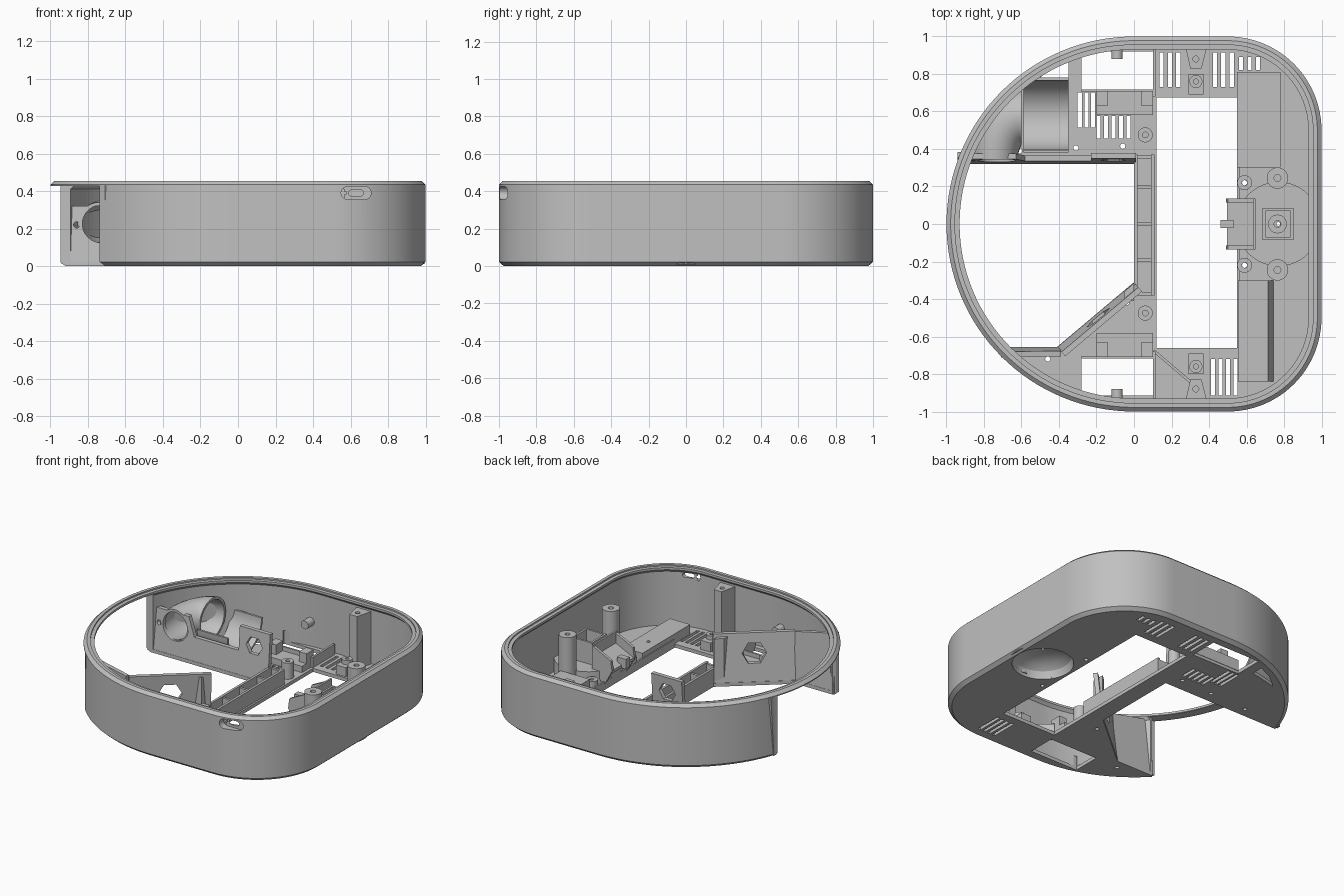
import bpy, bmesh
from math import sin, cos, pi, radians
from mathutils import Vector, Matrix

if "Cube" in bpy.data.objects:
    bpy.data.objects.remove(bpy.data.objects["Cube"])

gray = bpy.data.materials.new("light gray plastic")
gray.use_nodes = True
gray.diffuse_color = (0.53, 0.53, 0.53, 1)
gray.node_tree.nodes["Principled BSDF"].inputs["Base Color"].default_value = (0.53, 0.53, 0.53, 1)


def finish(name, bm):
    bmesh.ops.recalc_face_normals(bm, faces=bm.faces)
    mesh = bpy.data.meshes.new(name)
    bm.to_mesh(mesh)
    bm.free()
    mesh.materials.append(gray)
    ob = bpy.data.objects.new(name, mesh)
    bpy.context.collection.objects.link(ob)
    shade(ob)
    return ob


def activate(ob):
    bpy.ops.object.select_all(action='DESELECT')
    ob.select_set(True)
    bpy.context.view_layer.objects.active = ob


def shade(ob):
    activate(ob)
    bpy.ops.object.shade_smooth_by_angle(angle=radians(25))


def loft(bm, rings, closed=False):
    """Skin a list of equal-length point rings."""
    loops = [[bm.verts.new(p) for p in ring] for ring in rings]
    pairs = list(zip(loops, loops[1:])) + ([(loops[-1], loops[0])] if closed else [])
    for a, b in pairs:
        for i in range(len(a)):
            j = (i + 1) % len(a)
            bm.faces.new((a[i], a[j], b[j], b[i]))
    if not closed:
        bm.faces.new(loops[0])
        bm.faces.new(loops[-1])


def prisms(name, polys, z0, z1, matrix=Matrix()):
    bm = bmesh.new()
    for poly in polys:
        loft(bm, [[(x, y, z) for x, y in poly] for z in (z0, z1)])
    bm.transform(matrix)
    return finish(name, bm)


def rect(x0, x1, y0, y1):
    return [(x0, y0), (x1, y0), (x1, y1), (x0, y1)]


def box(name, x0, x1, y0, y1, z0, z1):
    return prisms(name, [rect(x0, x1, y0, y1)], z0, z1)


def circle(x, y, r, n=32):
    return [(x + r * cos(2 * pi * i / n), y + r * sin(2 * pi * i / n)) for i in range(n)]


def lathe(name, x, y, profile, n=48):
    """Closed radius/height profile turned about a vertical axis."""
    bm = bmesh.new()
    loft(bm, [[(px, py, z) for px, py in circle(x, y, r, n)] for r, z in profile], closed=True)
    return finish(name, bm)


def cut(ob, *cutters):
    for c in cutters:
        c.hide_render = True
        mod = ob.modifiers.new("cut", 'BOOLEAN')
        mod.operation, mod.solver, mod.object = 'DIFFERENCE', 'EXACT', c
        activate(ob)
        bpy.ops.object.modifier_apply(modifier=mod.name)
        bpy.data.objects.remove(c)
    shade(ob)


def upright(p=(0, 0, 0), angle=0, lean=0):
    """Map a flat profile (along, height) to a standing panel at p, leaning with height."""
    shear = Matrix.Identity(4)
    shear[2][1] = lean
    return Matrix.Translation(p) @ Matrix.Rotation(angle, 4, 'Z') @ Matrix.Rotation(pi / 2, 4, 'X') @ shear


def outline(inset):
    pts = []
    for cx, cy, r, a0, a1, n in ((0, 0, 1, 90, 270, 64), (0.5, -0.5, 0.5, 270, 360, 24), (0.5, 0.5, 0.5, 0, 90, 24)):
        for i in range(n + 1):
            a = radians(a0 + (a1 - a0) * i / n)
            pts.append((cx + (r - inset) * cos(a), cy + (r - inset) * sin(a)))
    return pts


# Shell: wall, rim and floor in one piece
bm = bmesh.new()
section = [(0.025, 0), (0, 0.022), (0, 0.435), (0.022, 0.455), (0.045, 0.455), (0.045, 0.445),
           (0.07, 0.445), (0.07, 0.43), (0.05, 0.41), (0.05, 0.025)]
loft(bm, [[(x, y, z) for x, y in outline(i)] for i, z in section])
shell = finish("shell", bm)

# Openings through floor and the open side below the rim
mouth = prisms("mouth_cutter", [[(-1.2, -0.675), (-0.72, -0.675), (-0.7, -0.655), (-0.41, -0.655),
                                 (0, -0.31), (0, 0.32), (-1.2, 0.32)]], -0.1, 0.428)
windows = [rect(0.12, 0.55, -0.66, 0.675), rect(-0.28, 0.1, 0.715, 0.92), rect(-0.28, 0.1, -0.915, -0.715),
           [(-0.56, 0.735), (-0.35, 0.78), (-0.35, 0.865), (-0.45, 0.82)], circle(0.77, 0, 0.2)]
slots = [rect(x, x + 0.022, 0.73, 0.915) for x in (0.135, 0.18, 0.225, 0.42, 0.465, 0.51)]
slots += [rect(x, x + 0.022, 0.82, 0.89) for x in (0.56, 0.605, 0.65)]
slots += [rect(x, x + 0.022, -0.915, -0.72) for x in (0.41, 0.45, 0.49, 0.53)]
slots += [rect(x, x + 0.022, 0.515, 0.7) for x in (-0.3, -0.265, -0.23)]
slots += [rect(-0.2 + 0.04 * i, -0.178 + 0.04 * i, 0.455, 0.575) for i in range(5)]
screws = [circle(x, y, 0.014, 12) for x, y in
          ((-0.61, 0.39), (-0.31, 0.405), (-0.06, 0.415), (-0.46, -0.72), (-0.04, -0.42),
           (0.59, 0.22), (0.59, -0.22))]
cut(shell, mouth, prisms("floor_cutter", windows + slots + screws, -0.1, 0.1))


# Capsule recess with a through slot at the front
def capsule(x0, x1, z, r):
    arc = [radians(-90 + 15 * i) for i in range(13)]
    return ([(x1 - r + r * cos(a), z + r * sin(a)) for a in arc] +
            [(x0 + r - r * cos(a), z - r * sin(a)) for a in arc])


front = upright((0, -0.975, 0))
cut(shell, prisms("recess_cutter", [capsule(0.55, 0.71, 0.39, 0.034)], -0.03, 0.1, front),
    prisms("port_cutter", [capsule(0.59, 0.67, 0.39, 0.016), circle(0.57, 0.39, 0.009, 12)], -0.2, 0.1, front))

# Leaning back panel beside the open side, with duct hole and six-sided hole
back = upright((0, 0.32, 0), 0, -0.08)
panel = prisms("back_panel", [[(-0.94, 0.01), (0.01, 0.01), (0.01, 0.36), (-0.23, 0.36), (-0.23, 0.19), (-0.58, 0.19),
                               (-0.63, 0.32), (-0.89, 0.32), (-0.89, 0.43), (-0.94, 0.43)]], -0.03, 0, back)
holes = [circle(-0.73, 0.225, 0.1), circle(-0.11, 0.25, 0.065, 6), circle(-0.86, 0.22, 0.017, 12)]
cut(panel, prisms("panel_cutter", holes, -0.1, 0.1, back))

# Front diagonal panel and its straight extension
start, end = Vector((-0.41, -0.655, 0)), Vector((0, -0.31, 0))
run = end - start
slope = upright(start, -Vector((1, 0)).angle_signed(run.to_2d()), -0.1)
slope = upright(start, -Vector((1, 0)).angle_signed(run.to_2d()), 0.1)
diagonal = prisms("diagonal_panel", [rect(0, run.length, 0.01, 0.36)], 0, 0.03, slope)
cut(diagonal, prisms("diagonal_cutter", [circle(run.length * 0.5, 0.22, 0.08, 6)], -0.1, 0.1, slope))
prisms("front_panel", [[(-0.71, 0.01), (-0.39, 0.01), (-0.39, 0.36), (-0.71, 0.43)]], 0, 0.03,
       upright((0, -0.655, 0), 0, 0.06))
prisms("diagonal_post", [[(0, -0.315), (0, -0.41), (-0.05, -0.41), (-0.05, -0.36)]], 0.01, 0.34)

# Elbow duct: hollow tube swept from panel hole to cradle
bm = bmesh.new()


def duct_ring(t, thin):
    a = t * pi / 2
    centre = Vector((-0.6 - 0.14 * cos(a), 0.345 + 0.225 * sin(a), 0.225))
    side = Vector((cos(a), -sin(a), 0))
    r = 0.115 + 0.035 * t - thin
    return [centre + side * u + Vector((0, 0, v)) for u, v in circle(0, 0, r)]


steps = [i / 12 for i in range(13)]
loft(bm, [duct_ring(t, 0) for t in steps] + [duct_ring(t, 0.018) for t in reversed(steps)], closed=True)
finish("elbow_duct", bm)

# Half-pipe motor cradle
arcs = [radians(180 + 7.5 * i) for i in range(25)]
half = [(0.58 + 0.2 * cos(a), 0.225 + 0.2 * sin(a)) for a in arcs]
half += [(0.58 + 0.185 * cos(a), 0.225 + 0.185 * sin(a)) for a in reversed(arcs)]
to_x = Matrix(((0, 0, 1, 0), (1, 0, 0, 0), (0, 1, 0, 0), (0, 0, 0, 1)))
prisms("motor_cradle", [half], -0.59, -0.35, to_x)

# Centre channel with dividers
for x in (0, 0.09):
    box("channel_wall", x, x + 0.018, -0.38, 0.37, 0.02, 0.13)
for y in (-0.38, -0.2, -0.01, 0.19, 0.35):
    box("channel_divider", 0.01, 0.1, y, y + 0.018, 0.02, 0.12)

# Matched parts at front and back
for s in (1, -1):
    box("wheel_bay_sill", -0.2, 0.1, *sorted((s * 0.58, s * 0.71)), 0.02, 0.07)
    for x in (-0.2, 0.04):
        box("wheel_bay_block", x, x + 0.06, *sorted((s * 0.63, s * 0.71)), 0.02, 0.14)
    box("wheel_bay_wall", -0.28, 0.1, *sorted((s * 0.705, s * 0.718)), 0.02, 0.1)
    box("wheel_bay_side", 0.1, 0.115, *sorted((s * 0.68, s * 0.93)), 0.02, 0.1)
    lathe("channel_boss", 0.06, s * 0.475, [(0.04, 0.02), (0.04, 0.14), (0.015, 0.14), (0.015, 0.02)], 24)
    prisms("wheel_pin", [circle(-0.09, 0.2, 0.03, 20)], *sorted((-s * 0.88, -s * 0.955)), upright())
    tall = [(0.275, s * 0.945), (0.3, s * 0.83), (0.36, s * 0.83), (0.39, s * 0.945)]
    post = prisms("tall_wall_post", [tall], 0.02, 0.4)
    cut(post, prisms("post_cutter", [circle(0.33, s * 0.88, 0.016, 12)], 0.3, 0.5))
    box("low_mount", 0.29, 0.37, *sorted((s * 0.69, s * 0.8)), 0.02, 0.09)
    lathe("low_mount_boss", 0.33, s * 0.76, [(0.035, 0.08), (0.035, 0.12), (0.013, 0.12), (0.013, 0.08)], 20)
    lathe("caster_post", 0.765, s * 0.245, [(0.057, 0.02), (0.057, 0.385), (0.018, 0.385), (0.018, 0.02)], 32)
    lathe("caster_screw_boss", 0.59, s * 0.22, [(0.04, 0.02), (0.04, 0.1), (0.014, 0.1), (0.014, 0.02)], 20)
    # Wedge-shaped cheek of the sensor holder
    prisms("sensor_cheek", [[(0.49, 0.15), (0.555, 0.03), (0.64, 0.13), (0.64, 0.29), (0.5, 0.22)]],
           *sorted((s * 0.115, s * 0.135)), upright())

# Caster housing with a domed hollow, its square socket and axle stud
lathe("caster_housing", 0.77, 0, [(0.225, 0.01), (0.225, 0.125), (0.01, 0.125), (0.01, 0.11),
                                  (0.08, 0.105), (0.15, 0.08), (0.185, 0.05), (0.2, 0.01)])
for x, y, w, h in ((0.685, -0.085, 0.015, 0.17), (0.835, -0.085, 0.015, 0.17),
                   (0.7, -0.085, 0.135, 0.015), (0.7, 0.07, 0.135, 0.015)):
    box("caster_socket_wall", x, x + w, y, y + h, 0.11, 0.28)
lathe("caster_stud", 0.765, 0, [(0.05, 0.12), (0.05, 0.16), (0.018, 0.16), (0.018, 0.12)], 24)

# Sensor holder plate between the cheeks
prisms("sensor_plate", [[(0.495, 0.13), (0.51, 0.13), (0.64, 0.2), (0.64, 0.22), (0.495, 0.15)]], -0.13, 0.13, upright())
box("sensor_back_plate", 0.635, 0.648, -0.135, 0.135, 0.12, 0.3)
box("sensor_tab", 0.46, 0.53, -0.022, 0.022, 0.13, 0.2)

# Raised bays on the left side and the window lip
box("back_bay", 0.55, 0.78, 0.3, 0.81, 0.02, 0.14)
prisms("front_bay", [[(0.555, 0.02), (0.745, 0.02), (0.715, 0.095), (0.555, 0.095)]], 0.3, 0.84, upright())
lathe("front_bay_hole_ring", 0.625, -0.47, [(0.014, 0.09), (0.014, 0.099), (0.008, 0.099), (0.008, 0.09)], 16)
box("window_lip", 0.55, 0.562, -0.66, 0.675, 0.01, 0.06)

# Angled rib behind the front wheel bay
rib = Vector((0.2, -0.17, 0))
prisms("angled_rib", [rect(0, rib.length, 0.02, 0.09)], 0, 0.015, upright((0.11, -0.67, 0), -0.705))
